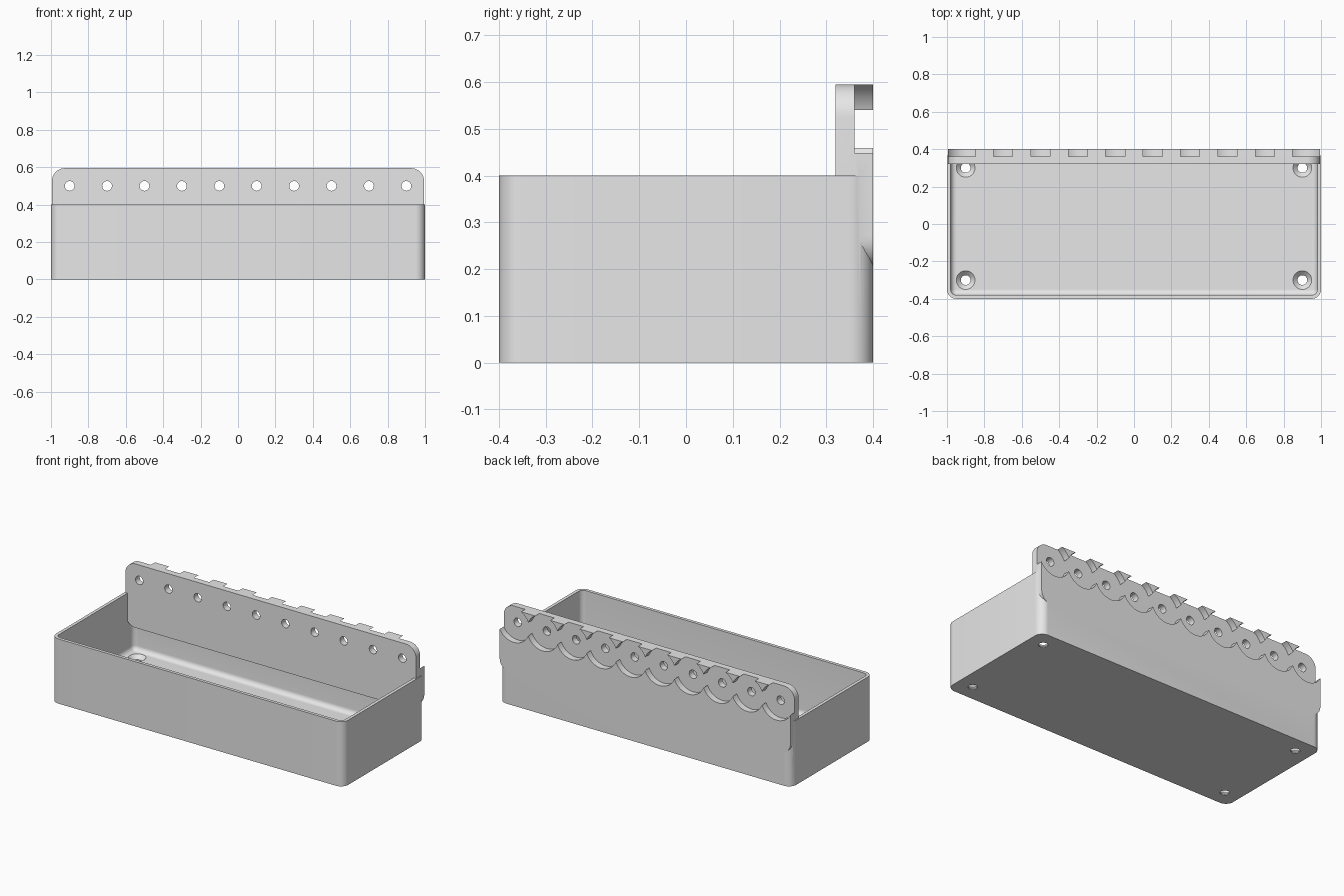
import bpy, bmesh
from math import sin, cos, pi, radians
from mathutils import Matrix, Vector

if "Cube" in bpy.data.objects:
    bpy.data.objects.remove(bpy.data.objects["Cube"], do_unlink=True)

grey = bpy.data.materials.new("plain_grey")
grey.use_nodes = True
grey.diffuse_color = (0.8, 0.8, 0.8, 1)
grey.node_tree.nodes["Principled BSDF"].inputs["Base Color"].default_value = grey.diffuse_color

UPRIGHT = Matrix.Rotation(radians(90), 4, "X")  # local z becomes -y, local y becomes z


def rounded_rect(half_x, half_y, r, z, steps=10):
    """Ring of points around a rounded rectangle."""
    ring = []
    for k, (sx, sy) in enumerate([(1, 1), (-1, 1), (-1, -1), (1, -1)]):
        for i in range(steps + 1):
            a = (k + i / steps) * pi / 2
            ring.append(Vector((sx * (half_x - r) + r * cos(a),
                                sy * (half_y - r) + r * sin(a), z)))
    return ring


def circle(r, z, steps=48):
    return [Vector((r * cos(2 * pi * i / steps), r * sin(2 * pi * i / steps), z))
            for i in range(steps)]


def loft(name, rings, matrix=Matrix()):
    """Closed solid skinned through matching rings, capped at both ends."""
    bm = bmesh.new()
    loops = [[bm.verts.new(matrix @ p) for p in ring] for ring in rings]
    for a, b in zip(loops, loops[1:]):
        n = len(a)
        for i in range(n):
            j = (i + 1) % n
            bm.faces.new((a[i], a[j], b[j], b[i]))
    bm.faces.new(loops[0][::-1])
    bm.faces.new(loops[-1])
    bmesh.ops.recalc_face_normals(bm, faces=bm.faces)
    mesh = bpy.data.meshes.new(name)
    bm.to_mesh(mesh)
    bm.free()
    mesh.materials.append(grey)
    obj = bpy.data.objects.new(name, mesh)
    bpy.context.collection.objects.link(obj)
    return obj


def combine(target, tool, operation):
    """Apply a boolean and discard the tool."""
    tool.hide_render = True
    mod = target.modifiers.new("combine", "BOOLEAN")
    mod.operation, mod.solver, mod.object = operation, "EXACT", tool
    bpy.context.view_layer.objects.active = target
    bpy.ops.object.modifier_apply(modifier=mod.name)
    bpy.data.objects.remove(tool, do_unlink=True)


# Open bin: outer shell, rim, inner wall and filleted floor
wall, floor, fillet, corner = 0.02, 0.03, 0.03, 0.05
rings = [rounded_rect(1, 0.4, corner, 0), rounded_rect(1, 0.4, corner, 0.4)]
rings.append(rounded_rect(1 - wall, 0.4 - wall, corner - wall, 0.4))
for i in range(9):
    a = i / 8 * pi / 2
    inset = wall + fillet * (1 - cos(a))
    rings.append(rounded_rect(1 - inset, 0.4 - inset, max(corner - inset, 0.002),
                              floor + fillet * (1 - sin(a))))
bin_body = loft("hanging_bin", rings)

# Upright mounting plate with rounded corners
low, high = 0.2, 0.595
place = Matrix.Translation((0, 0, (low + high) / 2)) @ UPRIGHT
half = (high - low) / 2
plate = loft("mounting_plate", [rounded_rect(0.995, half, 0.07, -0.4),
                                rounded_rect(0.995, half, 0.07, -0.32)], place)
combine(bin_body, plate, "UNION")

# Row of round recesses in the back, each with a through hole
for i in range(10):
    place = Matrix.Translation((-0.9 + 0.2 * i, 0, 0.5)) @ UPRIGHT
    recess = loft("recess_cutter", [circle(0.108, -0.5, 64), circle(0.108, -0.36, 64)], place)
    combine(bin_body, recess, "DIFFERENCE")
    hole = loft("hole_cutter", [circle(0.026, -0.45, 24), circle(0.026, -0.25, 24)], place)
    combine(bin_body, hole, "DIFFERENCE")

# Countersunk drain holes in the floor corners
for x in (-0.9, 0.9):
    for y in (-0.3, 0.3):
        drain = loft("drain_cutter",
                     [circle(0.026, -0.05, 32), circle(0.026, 0.006, 32),
                      circle(0.05, floor, 32), circle(0.05, 0.08, 32)],
                     Matrix.Translation((x, y, 0)))
        combine(bin_body, drain, "DIFFERENCE")

# Smooth curved faces, crisp edges
bpy.ops.object.select_all(action="DESELECT")
bin_body.select_set(True)
bpy.context.view_layer.objects.active = bin_body
bpy.ops.object.shade_smooth_by_angle(angle=radians(30))
